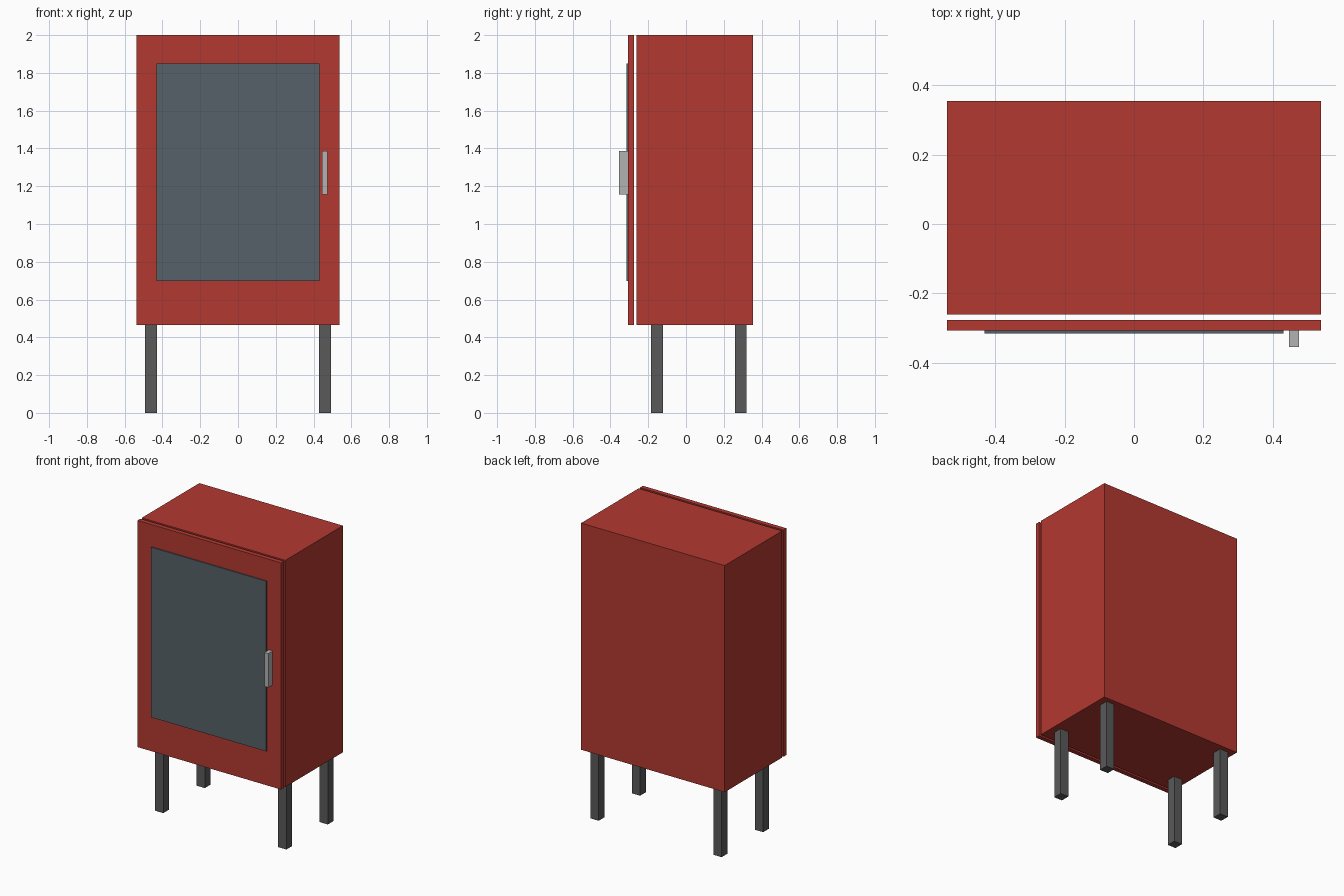
import bpy

if "Cube" in bpy.data.objects:
    bpy.data.objects.remove(bpy.data.objects["Cube"])


def material(name, rgb):
    m = bpy.data.materials.new(name)
    m.diffuse_color = (*rgb, 1)
    m.use_nodes = True
    m.node_tree.nodes["Principled BSDF"].inputs["Base Color"].default_value = m.diffuse_color
    return m


def box(name, x, y, z, mat):
    """Axis-aligned box from (min, max) ranges."""
    bpy.ops.mesh.primitive_cube_add(size=1)
    ob = bpy.context.object
    ob.name = name
    ob.location = [(a + b) / 2 for a, b in (x, y, z)]
    ob.scale = [b - a for a, b in (x, y, z)]
    bpy.ops.object.transform_apply(location=False, rotation=False, scale=True)
    ob.data.materials.append(mat)
    return ob


red = material("red_paint", (0.45, 0.04, 0.03))
glass = material("dark_glass", (0.09, 0.12, 0.14))
dark = material("dark_metal", (0.10, 0.10, 0.10))
light = material("light_metal", (0.45, 0.45, 0.45))

BOTTOM = 0.465

# Cabinet body and the door standing slightly in front of it
box("cabinet_body", (-0.538, 0.538), (-0.261, 0.354), (BOTTOM, 2.0), red)
box("door", (-0.538, 0.538), (-0.307, -0.276), (BOTTOM, 2.0), red)

# Door window and handle
box("door_window", (-0.431, 0.431), (-0.315, -0.307), (0.698, 1.85), glass)
box("door_handle", (0.446, 0.475), (-0.354, -0.307), (1.157, 1.387), light)

# Four legs
for side, sx in (("left", -1), ("right", 1)):
    for end, cy in (("front", -0.154), ("back", 0.29)):
        cx = sx * 0.461
        box(f"{end}_{side}_leg", (cx - 0.031, cx + 0.031),
            (cy - 0.031, cy + 0.031), (0, BOTTOM), dark)
